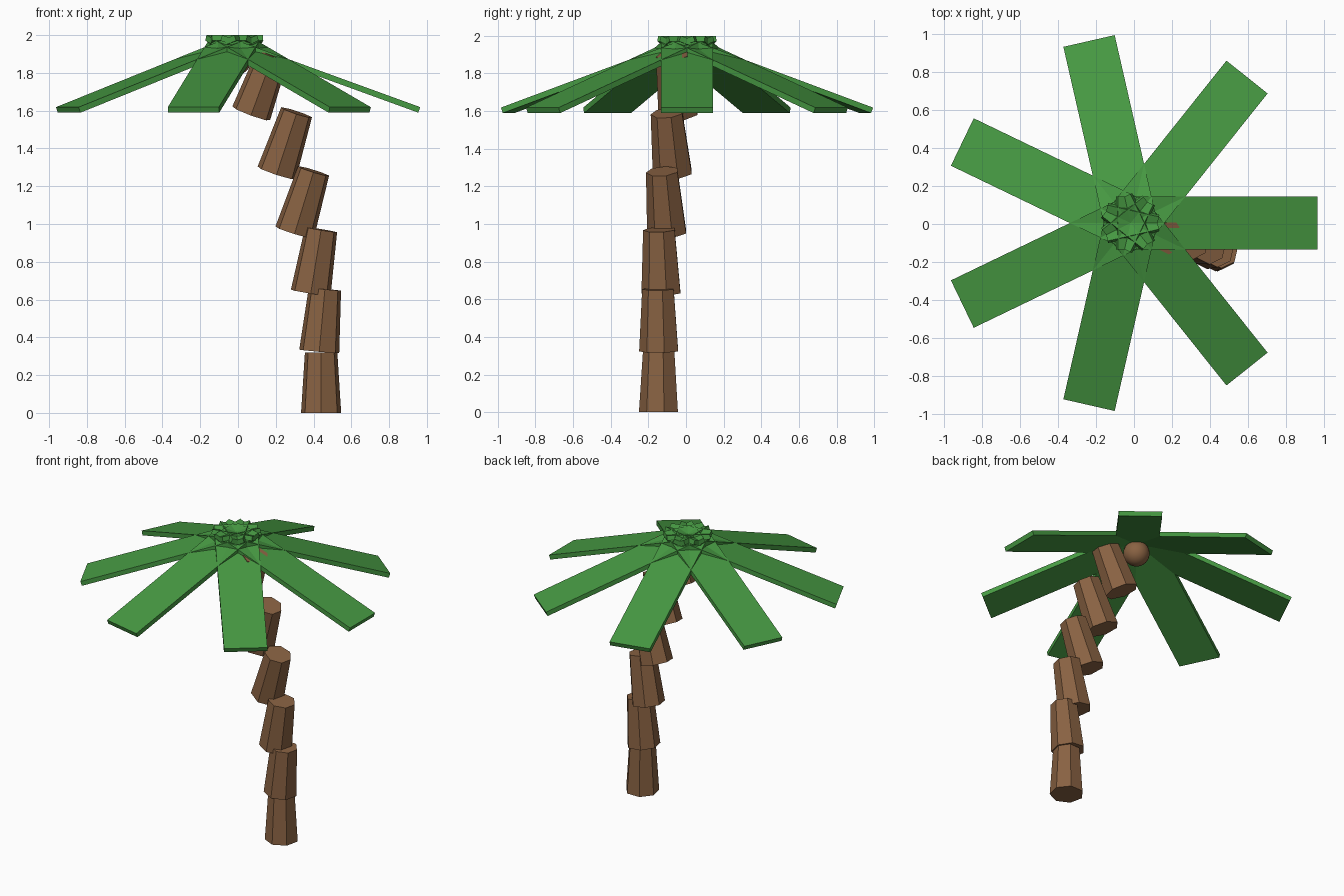
import bpy, bmesh, math
from mathutils import Matrix, Vector

default = bpy.data.objects.get("Cube")
if default:
    bpy.data.objects.remove(default, do_unlink=True)


def material(name, rgb):
    mat = bpy.data.materials.new(name)
    mat.use_nodes = True
    color = (*rgb, 1.0)
    mat.diffuse_color = color
    mat.node_tree.nodes["Principled BSDF"].inputs["Base Color"].default_value = color
    return mat


def add_object(name, bm, mat):
    mesh = bpy.data.meshes.new(name)
    bm.to_mesh(mesh)
    bm.free()
    mesh.materials.append(mat)
    obj = bpy.data.objects.new(name, mesh)
    bpy.context.collection.objects.link(obj)
    return obj


green = material("leaf green", (0.062, 0.32, 0.055))
brown = material("bark brown", (0.25, 0.122, 0.055))

SIDES = 7
CROWN = Vector((-0.018, 0.005, 0))


# Trunk: stacked tapered segments, each leaning away from the curve
def trunk_segment(name, bottom, top):
    bottom, top = Vector(bottom), Vector(top)
    axis = top - bottom
    tilt = Vector((0, 0, 1)).rotation_difference(axis).to_matrix().to_4x4()
    bm = bmesh.new()
    bmesh.ops.create_cone(bm, cap_ends=True, segments=SIDES, radius1=0.109,
                          radius2=0.088, depth=axis.length)
    # Point one corner of the section to the front
    start = max(bm.verts, key=lambda v: v.co.x - v.co.z)
    turn = -math.pi / 2 - math.atan2(start.co.y, start.co.x)
    place = Matrix.Translation((bottom + top) / 2) @ tilt @ Matrix.Rotation(turn, 4, "Z")
    bm.transform(place)
    return add_object(name, bm, brown)


segments = [
    ((0.44, -0.141, 0.0), (0.44, -0.141, 0.32)),
    ((0.43, -0.14, 0.325), (0.46, -0.145, 0.655)),
    ((0.385, -0.128, 0.635), (0.44, -0.14, 0.97)),
    ((0.30, -0.098, 0.955), (0.40, -0.125, 1.28)),
    ((0.205, -0.068, 1.27), (0.31, -0.10, 1.59)),
    ((0.07, -0.038, 1.585), (0.185, -0.072, 1.897)),
]
for i, (bottom, top) in enumerate(segments):
    trunk_segment(f"trunk_segment_{i + 1}", bottom, top)

# Leaves: drooping flat slabs crossing at the crown
LENGTH, WIDTH, THICK = 1.115, 0.277, 0.031
for i in range(SIDES):
    bm = bmesh.new()
    bmesh.ops.create_cube(bm, size=1.0)
    bm.transform(Matrix.Diagonal((LENGTH, WIDTH, THICK, 1)))
    # Move the slab so its inner top edge is the pivot
    bm.transform(Matrix.Translation((LENGTH / 2, 0, -THICK / 2)))
    bm.transform(Matrix.Rotation(math.radians(20), 4, "Y"))
    bm.transform(Matrix.Translation((-0.065, 0, 2.0)))
    bm.transform(Matrix.Translation(CROWN) @ Matrix.Rotation(math.tau * i / SIDES, 4, "Z"))
    add_object(f"leaf_{i + 1}", bm, green)

# Nut hanging under the crown
bm = bmesh.new()
bmesh.ops.create_uvsphere(bm, u_segments=24, v_segments=14, radius=0.084)
bm.transform(Matrix.Translation(CROWN + Vector((0.006, 0.005, 1.872))))
for face in bm.faces:
    face.smooth = True
add_object("nut", bm, brown)
